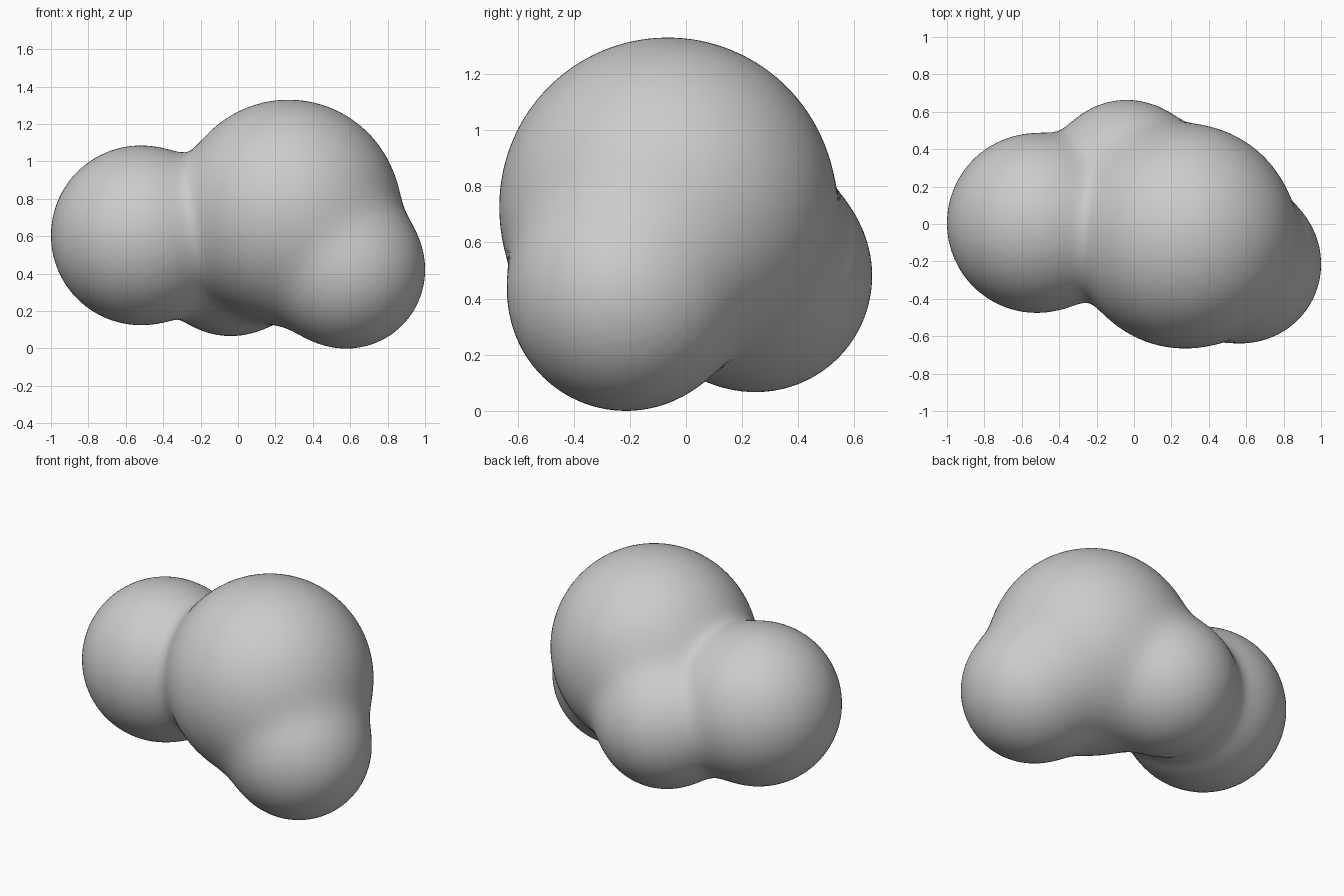
import bpy, bmesh, math
from mathutils import Vector, Matrix

if "Cube" in bpy.data.objects:
    bpy.data.objects.remove(bpy.data.objects["Cube"])

# Four lobes of the blob: centre, radius
LOBES = [
    (Vector((-0.52, 0.005, 0.605)), 0.48),
    (Vector((0.27, -0.065, 0.73)), 0.60),
    (Vector((0.58, -0.215, 0.42)), 0.42),
    (Vector((-0.04, 0.25, 0.48)), 0.413),
]
BLEND = 0.045


def blended_distance(p):
    """Soft union of the lobes: distance and outward direction."""
    offs = [p - c for c, r in LOBES]
    dist = [o.length - r for o, (c, r) in zip(offs, LOBES)]
    low = min(dist)
    w = [math.exp((low - d) / BLEND) for d in dist]
    grad = Vector()
    for o, k in zip(offs, w):
        if o.length > 1e-6:
            grad += o.normalized() * k
    total = sum(w)
    return low - BLEND * math.log(total), grad / total


# Overlapping spheres merged into one skin
mesh = bpy.data.meshes.new("blob")
bm = bmesh.new()
for centre, radius in LOBES:
    bmesh.ops.create_icosphere(bm, subdivisions=5, radius=radius,
                               matrix=Matrix.Translation(centre))
bm.to_mesh(mesh)
bm.free()
blob = bpy.data.objects.new("blob", mesh)
bpy.context.collection.objects.link(blob)
bpy.context.view_layer.objects.active = blob
blob.select_set(True)

remesh = blob.modifiers.new("merge", 'REMESH')
remesh.mode = 'VOXEL'
remesh.voxel_size = 0.03
bpy.ops.object.modifier_apply(modifier=remesh.name)

# Fillet the creases by settling the skin on the soft union
for v in blob.data.vertices:
    p = v.co.copy()
    for _ in range(6):
        d, g = blended_distance(p)
        p -= g * (d / max(g.length_squared, 0.2))
    v.co = p

bpy.ops.object.shade_smooth()
